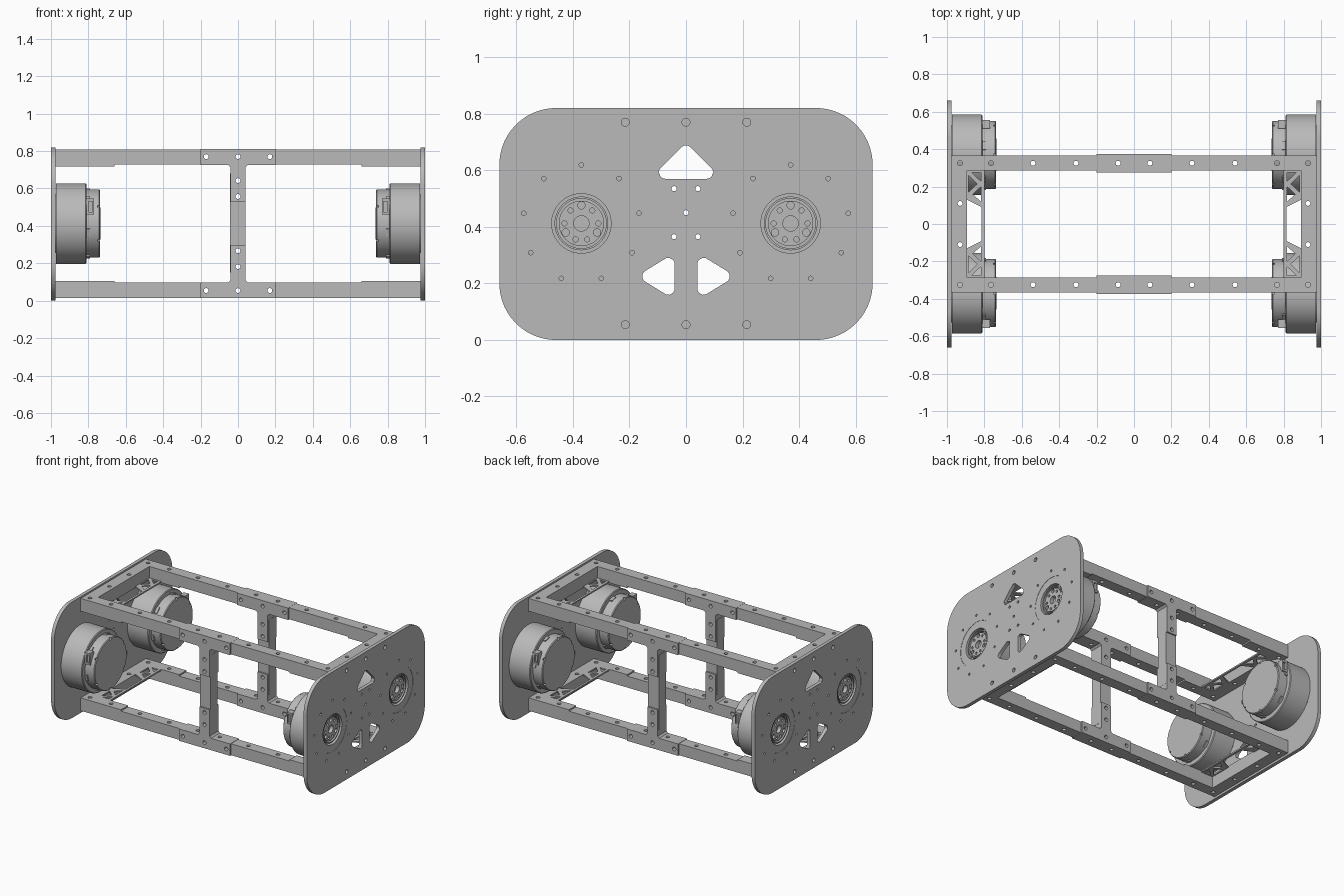
import bpy, bmesh
from math import pi, sin, cos, radians
from mathutils import Vector

cube = bpy.data.objects.get("Cube")
if cube:
    bpy.data.objects.remove(cube)

metal = bpy.data.materials.new("brushed grey metal")
metal.use_nodes = True
GREY = (0.49, 0.49, 0.49, 1)
metal.diffuse_color = GREY
metal.node_tree.nodes["Principled BSDF"].inputs["Base Color"].default_value = GREY

X, Y, Z = Vector((1, 0, 0)), Vector((0, 1, 0)), Vector((0, 0, 1))


def prism(bm, pts, depth):
    """Closed prism from an outline swept along a vector."""
    low = [bm.verts.new(p) for p in pts]
    high = [bm.verts.new(Vector(p) + depth) for p in pts]
    bm.faces.new(low)
    bm.faces.new(high)
    for i in range(len(pts)):
        j = (i + 1) % len(pts)
        bm.faces.new((low[i], low[j], high[j], high[i]))


def circle(centre, u, v, r, n=20):
    return [Vector(centre) + u * r * cos(2 * pi * i / n) + v * r * sin(2 * pi * i / n)
            for i in range(n)]


def rounded(pts, r, steps=5):
    """Replace each corner of an outline with an arc."""
    out = []
    for i, p in enumerate(pts):
        p = Vector(p)
        a = (Vector(pts[i - 1]) - p).normalized()
        b = (Vector(pts[(i + 1) % len(pts)]) - p).normalized()
        half = a.angle(b) / 2
        c = p + (a + b).normalized() * r / sin(half)
        t = r * cos(half) / sin(half)
        start, end = p + a * t - c, p + b * t - c
        out += [c + start.lerp(end, k / steps).normalized() * r for k in range(steps + 1)]
    return out


def new_object(name, bm):
    bmesh.ops.recalc_face_normals(bm, faces=bm.faces[:])
    mesh = bpy.data.meshes.new(name)
    bm.to_mesh(mesh)
    bm.free()
    ob = bpy.data.objects.new(name, mesh)
    bpy.context.collection.objects.link(ob)
    mesh.materials.append(metal)
    return ob


def cut(ob, cutters):
    """Subtract a list of (outline, depth) prisms, then bake the result."""
    bm = bmesh.new()
    for pts, depth in cutters:
        prism(bm, pts, depth)
    tool = new_object("hole_cutter", bm)
    tool.hide_render = True
    mod = ob.modifiers.new("holes", 'BOOLEAN')
    mod.operation, mod.solver, mod.object = 'DIFFERENCE', 'EXACT', tool
    graph = bpy.context.evaluated_depsgraph_get()
    baked = bpy.data.meshes.new_from_object(ob.evaluated_get(graph))
    ob.modifiers.clear()
    ob.data = baked
    bpy.data.objects.remove(tool)


def solid(name, pts, depth, cutters=()):
    bm = bmesh.new()
    prism(bm, pts, depth)
    ob = new_object(name, bm)
    if cutters:
        cut(ob, cutters)
    return ob


def box(name, x, y, z, cutters=()):
    pts = [(x[0], y[0], z[0]), (x[1], y[0], z[0]), (x[1], y[1], z[0]), (x[0], y[1], z[0])]
    return solid(name, pts, Z * (z[1] - z[0]), cutters)


def span(s, a, b):
    return sorted((s * a, s * b))


SIDES = ((1, "left"), (-1, "right"))
ENDS = ((-1, "front"), (1, "back"))
LEVELS = ((1, "top"), (-1, "bottom"))
MID = 0.412
MOTOR_Y = 0.37

# Bolt holes running vertically and front to back through the frame
rail_holes = [(circle((s * x, e * 0.325, -1), X, Y, 0.013), Z * 3)
              for s in (1, -1) for e in (1, -1) for x in (0.085, 0.31, 0.54, 0.765, 0.93)]
end_holes = [(circle((s * 0.93, y, -1), X, Y, 0.013), Z * 3)
             for s in (1, -1) for y in (-0.11, 0.11)]
cross_holes = [(circle((x, -1, MID + l * 0.358), X, Z, 0.013), Y * 2)
               for x in (-0.17, 0, 0.17) for l in (1, -1)]
leg_holes = [(circle((0, -1, MID + l * h), X, Z, 0.013), Y * 2)
             for h in (0.145, 0.23) for l in (1, -1)]

# Frame rails, joint brackets and posts
for l, level in LEVELS:
    z = sorted((MID + l * 0.316, MID + l * 0.397))
    for e, end in ENDS:
        tag = f"{level}_{end}"
        box(f"{tag}_rail", (-0.975, 0.975), span(e, 0.285, 0.365), z, rail_holes + cross_holes)
        shape = [(-0.2, 0.398), (0.2, 0.398), (0.2, 0.314), (0.052, 0.314), (0.04, 0.302),
                 (0.04, 0.115), (-0.04, 0.115), (-0.04, 0.302), (-0.052, 0.314), (-0.2, 0.314)]
        solid(f"{tag}_joint_bracket", [(x, e * 0.325 - 0.05, MID + l * h) for x, h in shape],
              Y * 0.1, rail_holes + cross_holes + leg_holes)
    for s, side in SIDES:
        box(f"{level}_{side}_end_rail", span(s, 0.893, 0.975), (-0.285, 0.285), z, end_holes)

        # Lattice gusset plate lying against the inner face of the rails
        zb = MID + (0.306 if l > 0 else -0.316)
        outline = [(0.975, 0.365), (0.66, 0.365), (0.66, 0.285), (0.80, 0.285)]
        outline += [(x, -y) for x, y in reversed(outline)]
        windows = [[(0.893, 0.13), (0.815, 0.09), (0.815, -0.09), (0.893, -0.13)]]
        for e in (1, -1):
            for tri in ([(0.885, 0.17), (0.885, 0.26), (0.838, 0.215)],
                        [(0.818, 0.275), (0.868, 0.275), (0.818, 0.228)],
                        [(0.818, 0.12), (0.818, 0.2), (0.862, 0.158)]):
                windows.append([(x, e * y) for x, y in tri])
        cutters = [([(s * x, y, zb - 0.1) for x, y in w], Z * 0.2) for w in windows]
        solid(f"{level}_{side}_gusset", [(s * x, y, zb) for x, y in outline],
              Z * 0.01, cutters + rail_holes + end_holes)
for e, end in ENDS:
    box(f"{end}_post", (-0.043, 0.041), span(e, 0.285, 0.365), (0.15, 0.68), leg_holes)

# Side plate openings, as (y, z, radius)
dots = [(y, MID + l * 0.358, 0.014) for y in (-0.215, 0, 0.215) for l in (1, -1)]
dots += [(y, z, 0.009) for y in (-0.042, 0.042) for z in (0.365, 0.535)] + [(0, 0.45, 0.009)]
for e in (1, -1):
    dots.append((e * MOTOR_Y, MID, 0.157))
    for i in range(9):
        a = radians(90 + 40 * i)
        dots.append((e * MOTOR_Y + 0.207 * cos(a), MID + 0.207 * sin(a), 0.008))
triangles = [[(0, 0, 0.697), (0, 0.128, 0.57), (0, -0.128, 0.57)]]
triangles += [[(0, e * 0.04, 0.308), (0, e * 0.04, 0.142), (0, e * 0.175, 0.225)] for e in (1, -1)]

# Motor outline, as (radius, distance from the centre plane)
motor_profile = [(0, 0.96), (0.027, 0.96), (0.027, 0.985), (0.08, 0.985), (0.08, 0.965),
                 (0.088, 0.965), (0.088, 0.99), (0.095, 0.99), (0.095, 0.965), (0.105, 0.965),
                 (0.105, 0.998), (0.157, 0.998), (0.157, 0.974), (0.215, 0.974), (0.215, 0.815),
                 (0.21, 0.81), (0.182, 0.81), (0.182, 0.742), (0.177, 0.737), (0, 0.736)]

for s, side in SIDES:
    # Rounded side plate
    corners = [(s * 0.975, y, z) for y, z in ((-0.66, 0), (0.66, 0), (0.66, 0.82), (-0.66, 0.82))]
    holes = [(circle((s * 0.9, y, z), Y, Z, r, 64 if r > 0.1 else 20), X * s * 0.2)
             for y, z, r in dots]
    holes += [([p + X * s * 0.9 for p in rounded(t, 0.022)], X * s * 0.2) for t in triangles]
    solid(f"{side}_side_plate", rounded(corners, 0.2, 16), X * s * 0.025, holes)

    for e, end in ENDS:
        centre = Vector((0, e * MOTOR_Y, MID))
        tag = f"{side}_{end}"

        # Turned motor body with hub bolt holes and cap notches
        bm = bmesh.new()
        ring = [bm.verts.new(centre + Vector((s * x, 0, r))) for r, x in motor_profile]
        edges = [bm.edges.new(pair) for pair in zip(ring, ring[1:])]
        bmesh.ops.spin(bm, geom=ring + edges, cent=centre, axis=X, angle=2 * pi, steps=64)
        bmesh.ops.remove_doubles(bm, verts=bm.verts[:], dist=0.0001)
        motor = new_object(f"{tag}_motor", bm)

        def at(angle, r, x):
            a = radians(angle)
            return centre + Vector((s * x, r * cos(a), r * sin(a)))

        holes = [(circle(at(a, 0.064, 0.965), Y, Z, 0.013), X * s * 0.1) for a in (90, 210, 330)]
        holes += [(circle(at(a, 0.06, 0.97), Y, Z, 0.009), X * s * 0.1)
                  for a in (0, 50, 130, 180, 250, 290)]
        holes += [(circle(at(a, 0.176, 0.7), Y, Z, 0.008), X * s * 0.05)
                  for a in range(30, 390, 60)]
        cut(motor, holes)

        # Clips around the cap and the cable socket on its outer side
        for i in range(6):
            mid = at(60 * i + 15, 0.178, 0.79)
            out = (mid - centre - X * s * 0.79).normalized()
            along = out.cross(X) * 0.022
            pts = [mid - along, mid + along, mid + along + out * 0.01, mid - along + out * 0.01]
            solid(f"{tag}_clip_{i + 1}", pts, X * s * 0.022)
        opening = [(s * x, e * 0.6, z) for x, z in
                   ((0.777, 0.475), (0.777, 0.53), (0.798, 0.53), (0.798, 0.475))]
        box(f"{tag}_cable_socket", span(s, 0.77, 0.812),
            span(e, MOTOR_Y + 0.14, MOTOR_Y + 0.185), (0.462, 0.545),
            [(opening, Y * -e * 0.06)])

# Smooth the round parts while keeping crisp edges
bpy.ops.object.select_all(action='DESELECT')
for ob in bpy.context.collection.objects:
    if ob.type == 'MESH' and ob.data.materials and ob.data.materials[0] == metal:
        ob.select_set(True)
        bpy.context.view_layer.objects.active = ob
bpy.ops.object.shade_smooth_by_angle(angle=radians(30))
